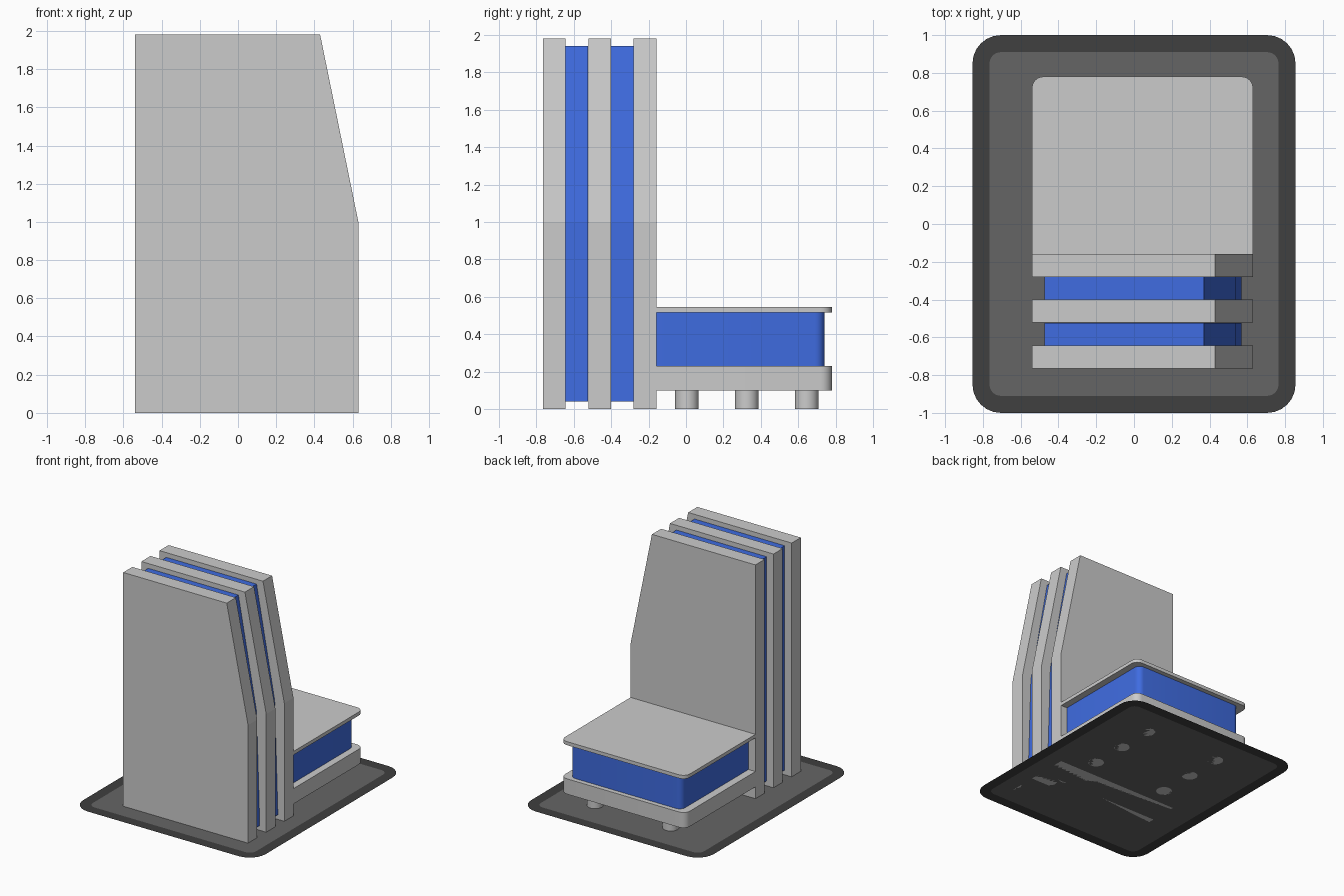
import bpy, bmesh, math

if "Cube" in bpy.data.objects:
    bpy.data.objects.remove(bpy.data.objects["Cube"])


def material(name, rgb):
    m = bpy.data.materials.new(name)
    m.diffuse_color = (*rgb, 1)
    m.use_nodes = True
    m.node_tree.nodes["Principled BSDF"].inputs["Base Color"].default_value = m.diffuse_color
    return m


blue = material("blue", (0.05, 0.15, 0.75))
rim_dark = material("dark_rim", (0.05, 0.05, 0.05))
floor_grey = material("floor_grey", (0.13, 0.13, 0.13))


def finish(name, bm, mat=None):
    me = bpy.data.meshes.new(name)
    bm.to_mesh(me)
    bm.free()
    ob = bpy.data.objects.new(name, me)
    bpy.context.collection.objects.link(ob)
    if mat:
        me.materials.append(mat)
    return ob


def smooth(ob):
    bpy.ops.object.select_all(action='DESELECT')
    ob.select_set(True)
    bpy.context.view_layer.objects.active = ob
    bpy.ops.object.shade_smooth_by_angle(angle=math.radians(35))


def prism(name, points, direction, mat=None):
    """Extrude a closed 3D outline along a direction."""
    bm = bmesh.new()
    face = bm.faces.new([bm.verts.new(p) for p in points])
    new = bmesh.ops.extrude_face_region(bm, geom=[face])["geom"]
    bmesh.ops.translate(bm, vec=direction, verts=[v for v in new if isinstance(v, bmesh.types.BMVert)])
    bmesh.ops.recalc_face_normals(bm, faces=bm.faces)
    return finish(name, bm, mat)


def arc(cx, cy, r, start, n=6):
    return [(cx + r * math.cos(math.radians(start + 90 * i / n)),
             cy + r * math.sin(math.radians(start + 90 * i / n))) for i in range(n + 1)]


def round_rect(hx, hy, r):
    return (arc(hx - r, hy - r, r, 0) + arc(-hx + r, hy - r, r, 90)
            + arc(-hx + r, -hy + r, r, 180) + arc(hx - r, -hy + r, r, 270))


# flat footprint: inner floor and surrounding rim
inner, outer = round_rect(0.765, 0.91, 0.06), round_rect(0.855, 1.0, 0.15)
bm = bmesh.new()
bm.faces.new([bm.verts.new((x, y, 0)) for x, y in inner])
finish("floor_panel", bm, floor_grey)

bm = bmesh.new()
a = [bm.verts.new((x, y, 0)) for x, y in inner]
b = [bm.verts.new((x, y, 0)) for x, y in outer]
for i in range(len(a)):
    j = (i + 1) % len(a)
    bm.faces.new((a[i], b[i], b[j], a[j]))
finish("floor_rim", bm, rim_dark)

# three tall slabs with a sloped shoulder
SLAB = [(-0.54, 0), (0.63, 0), (0.63, 1.0), (0.43, 1.98), (-0.54, 1.98)]
CORE = [(-0.475, 0.04), (0.57, 0.04), (0.54, 1.0), (0.37, 1.94), (-0.475, 1.94)]
for i, y in enumerate((-0.765, -0.522, -0.28)):
    prism(f"tall_slab_{i + 1}", [(x, y, z) for x, z in SLAB], (0, 0.122, 0))

# glass cores between the slabs
for i, y in enumerate((-0.643, -0.40)):
    prism(f"glass_core_{i + 1}", [(x, y, z) for x, z in CORE], (0, 0.12, 0), blue)


def wing_layer(name, x0, x1, y1, r, z0, z1, mat=None):
    """Low wing layer, its two back corners rounded."""
    pts = [(x0, -0.158), (x1, -0.158)] + arc(x1 - r, y1 - r, r, 0) + arc(x0 + r, y1 - r, r, 90)
    smooth(prism(name, [(x, y, z0) for x, y in pts], (0, 0, z1 - z0), mat))


# low wing: floor slab, glazed storey, roof
wing_layer("wing_floor", -0.54, 0.63, 0.78, 0.06, 0.10, 0.23)
wing_layer("wing_glass", -0.475, 0.57, 0.74, 0.05, 0.23, 0.515, blue)
wing_layer("wing_roof", -0.54, 0.63, 0.78, 0.06, 0.515, 0.545)

# round columns under the wing
for x in (-0.31, 0.40):
    for y in (0.005, 0.325, 0.645):
        bpy.ops.mesh.primitive_cylinder_add(vertices=32, radius=0.063, depth=0.10, location=(x, y, 0.05))
        ob = bpy.context.object
        ob.name = "column"
        smooth(ob)
